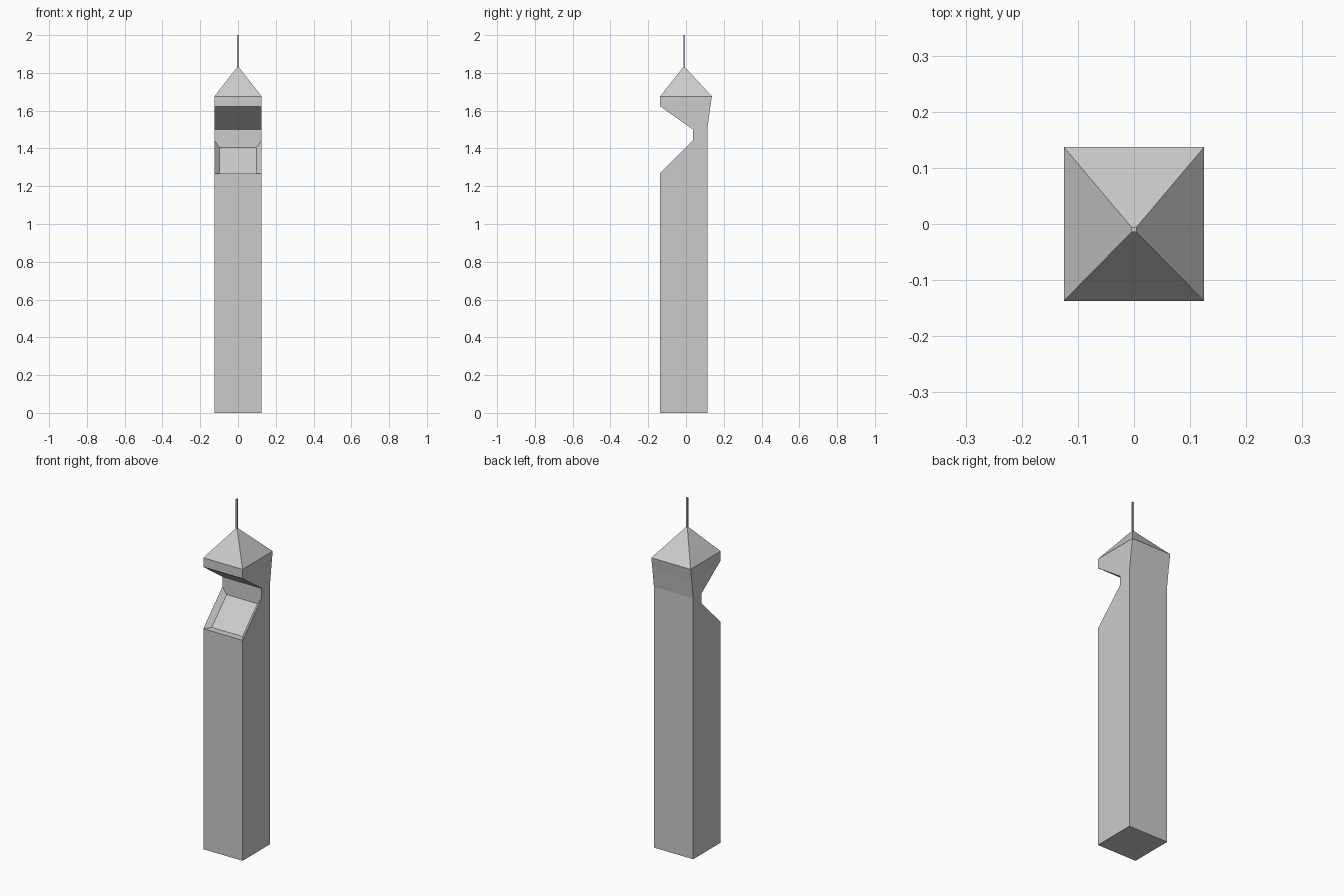
import bpy, bmesh
from mathutils import Vector

if "Cube" in bpy.data.objects:
    bpy.data.objects.remove(bpy.data.objects["Cube"])

W = 0.125  # half width
# Side outline (y, z), starting at the front foot, going up the front and down the back
PROFILE = [(-0.137, 0), (-0.137, 1.268), (0.037, 1.443), (0.037, 1.50),
           (-0.137, 1.623), (-0.137, 1.676), (0.137, 1.676), (0.127, 1.61),
           (0.113, 1.50), (0.113, 0)]

bm = bmesh.new()

# Body: side outline extruded across the width
side = bm.faces.new([bm.verts.new((-W, y, z)) for y, z in PROFILE])
ext = bmesh.ops.extrude_face_region(bm, geom=[side])
bmesh.ops.translate(bm, vec=(2 * W, 0, 0),
                    verts=[g for g in ext["geom"] if isinstance(g, bmesh.types.BMVert)])
bmesh.ops.recalc_face_normals(bm, faces=bm.faces[:])


def find_face(z, normal):
    """Face nearest to height z that points along normal."""
    hits = [f for f in bm.faces if f.normal.dot(Vector(normal).normalized()) > 0.95]
    return min(hits, key=lambda f: abs(f.calc_center_median().z - z))


# Recessed panel on the slope
slope = find_face(1.355, (0, -1, 1))
bmesh.ops.inset_region(bm, faces=[slope], thickness=0.027, depth=-0.027,
                       use_even_offset=True)


def extrude_to(face, half, y0, z):
    """Extrude a top face up to a small square centred on y0."""
    new = bmesh.ops.extrude_discrete_faces(bm, faces=[face])["faces"][0]
    c = new.calc_center_median()
    for v in new.verts:
        v.co = (half if v.co.x > c.x else -half,
                y0 + (half if v.co.y > c.y else -half), z)
    return new


# Pyramid roof and mast
bm.normal_update()
tip = extrude_to(find_face(1.676, (0, 0, 1)), 0.0045, -0.01, 1.83)
extrude_to(tip, 0.0045, -0.01, 2.0)
bmesh.ops.recalc_face_normals(bm, faces=bm.faces[:])

mesh = bpy.data.meshes.new("tower")
bm.to_mesh(mesh)
bm.free()
bpy.context.collection.objects.link(bpy.data.objects.new("tower", mesh))
